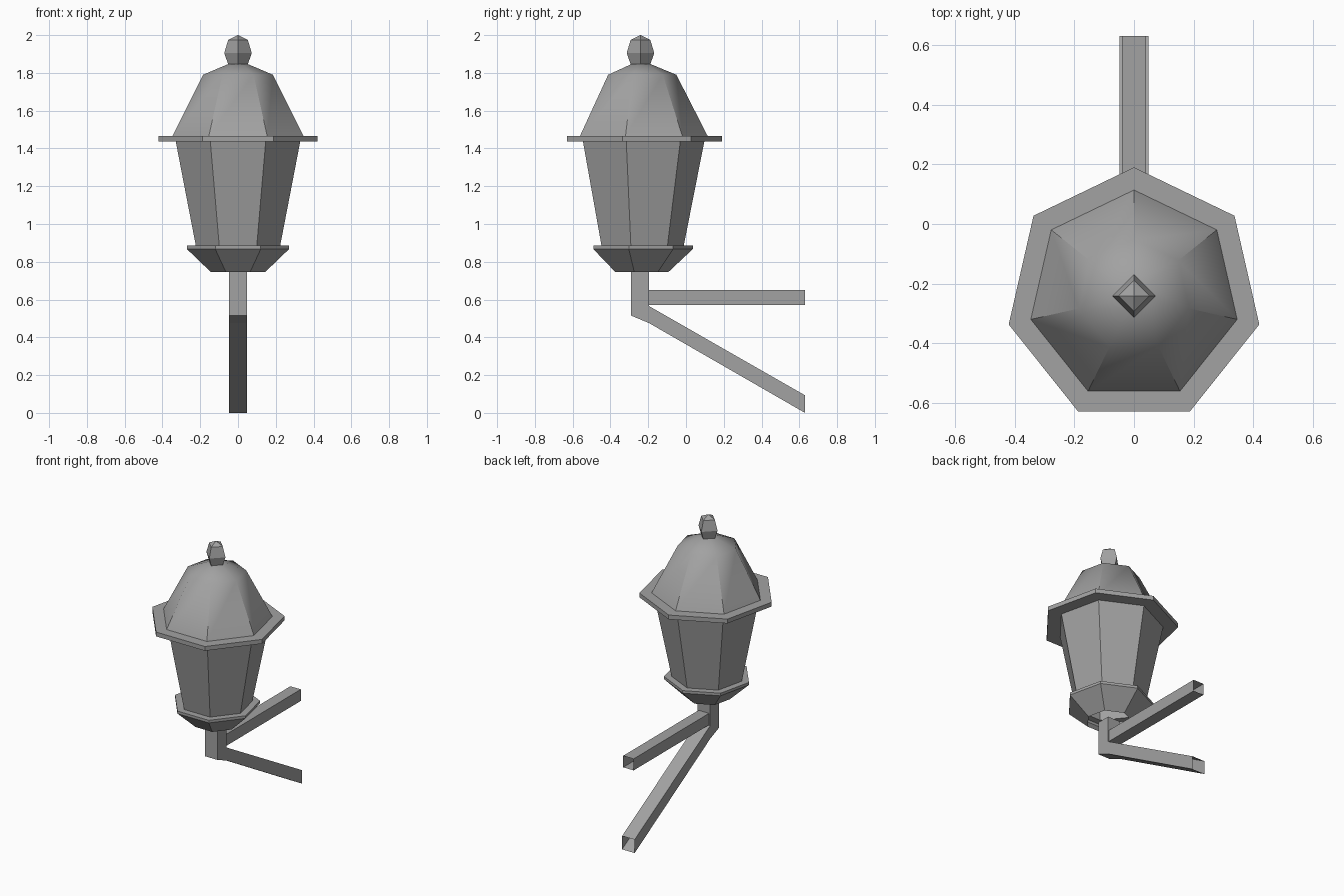
import bpy, bmesh
from math import pi, sin, cos, radians
from mathutils import Vector

cube = bpy.data.objects.get("Cube")
if cube:
    bpy.data.objects.remove(cube)

AXIS_Y = -0.241   # lantern axis
POLE_Y = -0.243

grey = bpy.data.materials.new("painted grey")
grey.use_nodes = True
colour = (0.36, 0.36, 0.36, 1)
grey.diffuse_color = colour
grey.node_tree.nodes["Principled BSDF"].inputs["Base Color"].default_value = colour


def loft(name, rings, cap_start=False, cap_end=False):
    """Join rings of points, all with the same count, into a skin."""
    bm = bmesh.new()
    loops = [[bm.verts.new(p) for p in ring] for ring in rings]
    n = len(loops[0])
    for a, b in zip(loops, loops[1:]):
        for i in range(n):
            j = (i + 1) % n
            bm.faces.new((a[i], a[j], b[j], b[i]))
    if cap_start:
        bm.faces.new(loops[0][::-1])
    if cap_end:
        bm.faces.new(loops[-1])
    bmesh.ops.remove_doubles(bm, verts=bm.verts, dist=1e-5)
    bmesh.ops.recalc_face_normals(bm, faces=bm.faces)
    mesh = bpy.data.meshes.new(name)
    bm.to_mesh(mesh)
    bm.free()
    mesh.materials.append(grey)
    obj = bpy.data.objects.new(name, mesh)
    bpy.context.collection.objects.link(obj)
    return obj


def lathe(name, profile, sides=7, **caps):
    """Turn (radius, height) pairs about the lantern axis, one corner at the back."""
    rings = [[Vector((r * sin(-2 * pi * i / sides), AXIS_Y + r * cos(2 * pi * i / sides), z))
              for i in range(sides)] for r, z in profile]
    return loft(name, rings, **caps)


def tube(name, half_width, sections):
    """Open square tube; each section is a pair of (y, z) side points."""
    w = half_width
    rings = [[Vector((-w, *a)), Vector((w, *a)), Vector((w, *b)), Vector((-w, *b))]
             for a, b in sections]
    return loft(name, rings)


# Lantern body and its lower tray, open underneath
lathe("lantern_panes", [(0.229, 0.885), (0.338, 1.437)])
lathe("lower_tray", [(0.147, 0.745), (0.277, 0.867), (0.277, 0.885), (0.229, 0.885)])

# Brim and softly shaded roof
lathe("brim", [(0.338, 1.437), (0.431, 1.437), (0.431, 1.467), (0.355, 1.467)])
roof = lathe("roof", [(0.355, 1.467), (0.19, 1.79), (0.05, 1.848)], cap_end=True)
bpy.context.view_layer.objects.active = roof
roof.select_set(True)
bpy.ops.object.shade_smooth_by_angle(angle=radians(44))
roof.select_set(False)

# Four-sided finial
lathe("finial", [(0.05, 1.84), (0.073, 1.905), (0.052, 1.975), (0, 2.0)], sides=4,
      cap_start=True)

# Post bending into the diagonal brace
front, back = POLE_Y - 0.048, POLE_Y + 0.048
tube("post_and_brace", 0.048, [
    ((front, 0.745), (back, 0.745)),
    ((front, 0.515), (back, 0.565)),
    ((back, 0.475), (back, 0.565)),
    ((0.63, 0.0), (0.63, 0.093)),
])

# Horizontal wall arm
tube("wall_arm", 0.04, [((back, 0.57), (back, 0.65)), ((0.63, 0.57), (0.63, 0.65))])
